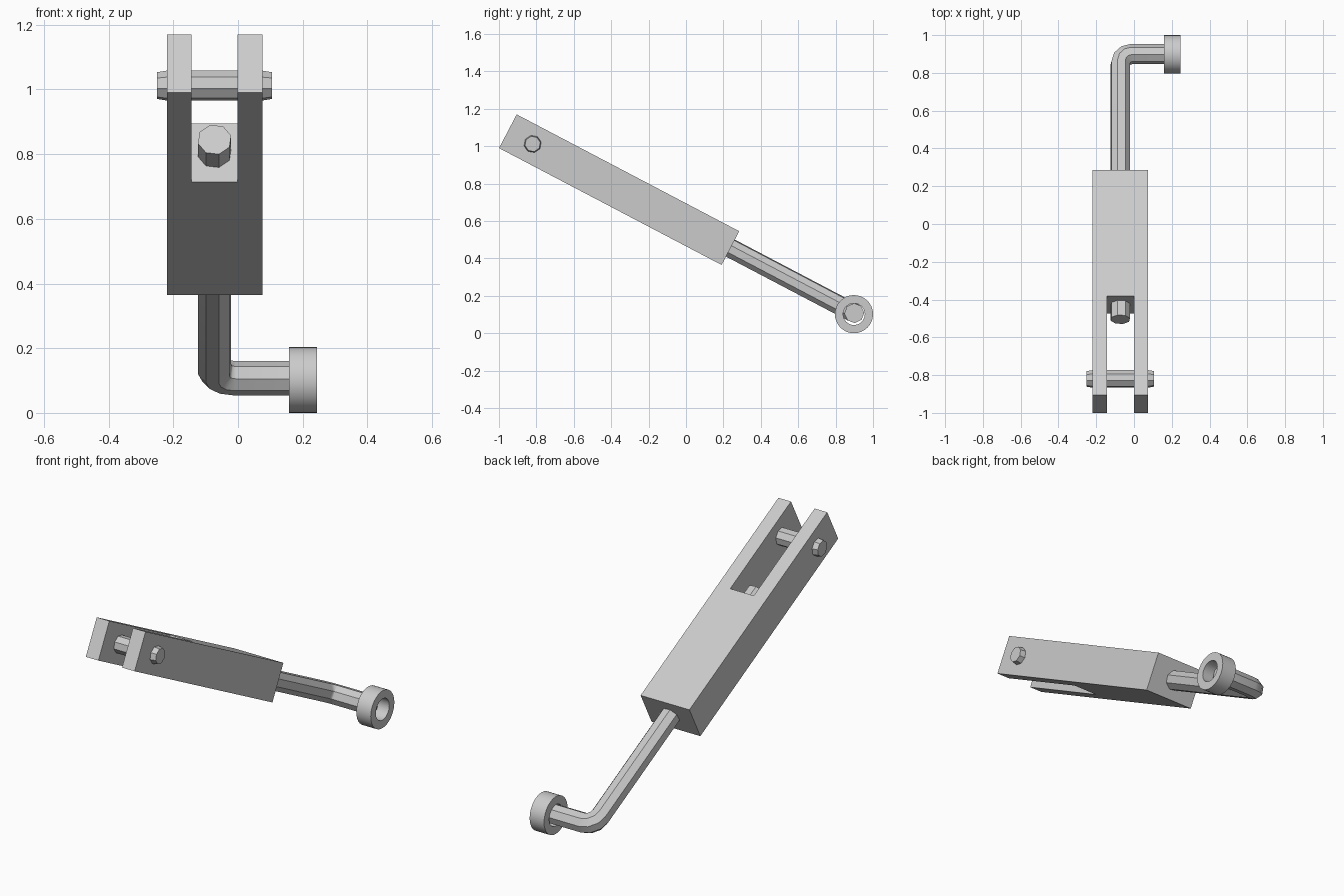
import bpy, bmesh, math
from mathutils import Vector, Matrix

cube = bpy.data.objects.get("Cube")
if cube:
    bpy.data.objects.remove(cube, do_unlink=True)

GREY = (0.6, 0.6, 0.6, 1)
metal = bpy.data.materials.new("grey_metal")
metal.use_nodes = True
metal.diffuse_color = GREY
metal.node_tree.nodes["Principled BSDF"].inputs["Base Color"].default_value = GREY

# Tilted frame: origin at the body centre, local y runs down the rod
CX = -0.0725
FRAME = Matrix.Translation((CX, -0.3575, 0.7675)) @ Matrix.Rotation(math.radians(-27.7), 4, 'X')


def finish(name, bm, matrix=Matrix(), smooth=None):
    bmesh.ops.recalc_face_normals(bm, faces=bm.faces)
    mesh = bpy.data.meshes.new(name)
    bm.to_mesh(mesh)
    bm.free()
    mesh.materials.append(metal)
    ob = bpy.data.objects.new(name, mesh)
    bpy.context.collection.objects.link(ob)
    ob.matrix_world = matrix
    if smooth:
        bpy.ops.object.select_all(action='DESELECT')
        ob.select_set(True)
        bpy.context.view_layer.objects.active = ob
        bpy.ops.object.shade_smooth_by_angle(angle=math.radians(smooth))
    return ob


def skin(bm, rings, caps=True, closed=False):
    """Bridge rings of points into a tube."""
    loops = [[bm.verts.new(p) for p in ring] for ring in rings]
    following = loops[1:] + (loops[:1] if closed else [])
    for a, b in zip(loops, following):
        for i in range(len(a)):
            j = (i + 1) % len(a)
            bm.faces.new((a[i], a[j], b[j], b[i]))
    if caps:
        bm.faces.new(loops[0])
        bm.faces.new(loops[-1])


def lathe_x(profile, sides, phase=0):
    """Circles around the x axis for (x, radius) pairs."""
    angles = [phase + math.tau * i / sides for i in range(sides)]
    return [[(x, r * math.cos(a), r * math.sin(a)) for a in angles] for x, r in profile]


# Forked body: U outline extruded through its height
half_w, half_l, half_h = 0.1475, 0.672, 0.1017
slot, slot_end = 0.0715, -0.079
side = [(half_w, half_l), (half_w, -half_l), (slot, -half_l), (slot, slot_end)]
outline = side + [(-x, y) for x, y in reversed(side)]
bm = bmesh.new()
skin(bm, [[(x, y, z) for x, y in outline] for z in (-half_h, half_h)])
finish("forked_body", bm, FRAME)

# Cross pin through the fork, with slightly tapered ends
bm = bmesh.new()
skin(bm, lathe_x([(-0.178, 0.042), (-0.149, 0.047), (0.149, 0.047), (0.178, 0.042)], 8, 0.2))
finish("cross_pin", bm, Matrix.Translation((CX, -0.82, 1.012)))

# Bent rod: straight shaft, tight elbow, short arm towards +x
radius, bend, sides = 0.053, 0.06, 8
corner = 1.42
path = [Vector((0, slot_end - 0.088, 0))]
for i in range(4):
    a = math.pi / 2 * i / 3
    path.append(Vector((bend * (1 - math.cos(a)), corner - bend * (1 - math.sin(a)), 0)))
path.append(Vector((0.255, corner, 0)))
rings = []
for i, p in enumerate(path):
    before = (p - path[i - 1]).normalized() if i else (path[1] - p).normalized()
    after = (path[i + 1] - p).normalized() if i < len(path) - 1 else before
    mean = (before + after).normalized()
    across = Vector((mean.y, -mean.x, 0)) / mean.dot(before)
    ring = []
    for k in range(sides):
        a = math.radians(15) + math.tau * k / sides
        ring.append(p + radius * (across * math.cos(a) + Vector((0, 0, math.sin(a)))))
    rings.append(ring)
bm = bmesh.new()
skin(bm, rings)
finish("bent_rod", bm, FRAME, smooth=32)

# End collar: open ring around the tip of the arm
bm = bmesh.new()
skin(bm, lathe_x([(0.158, 0.102), (0.245, 0.102), (0.245, 0.058), (0.158, 0.058)], 32),
     caps=False, closed=True)
finish("end_collar", bm, Matrix.Translation((0, 0.898, 0.102)), smooth=30)
